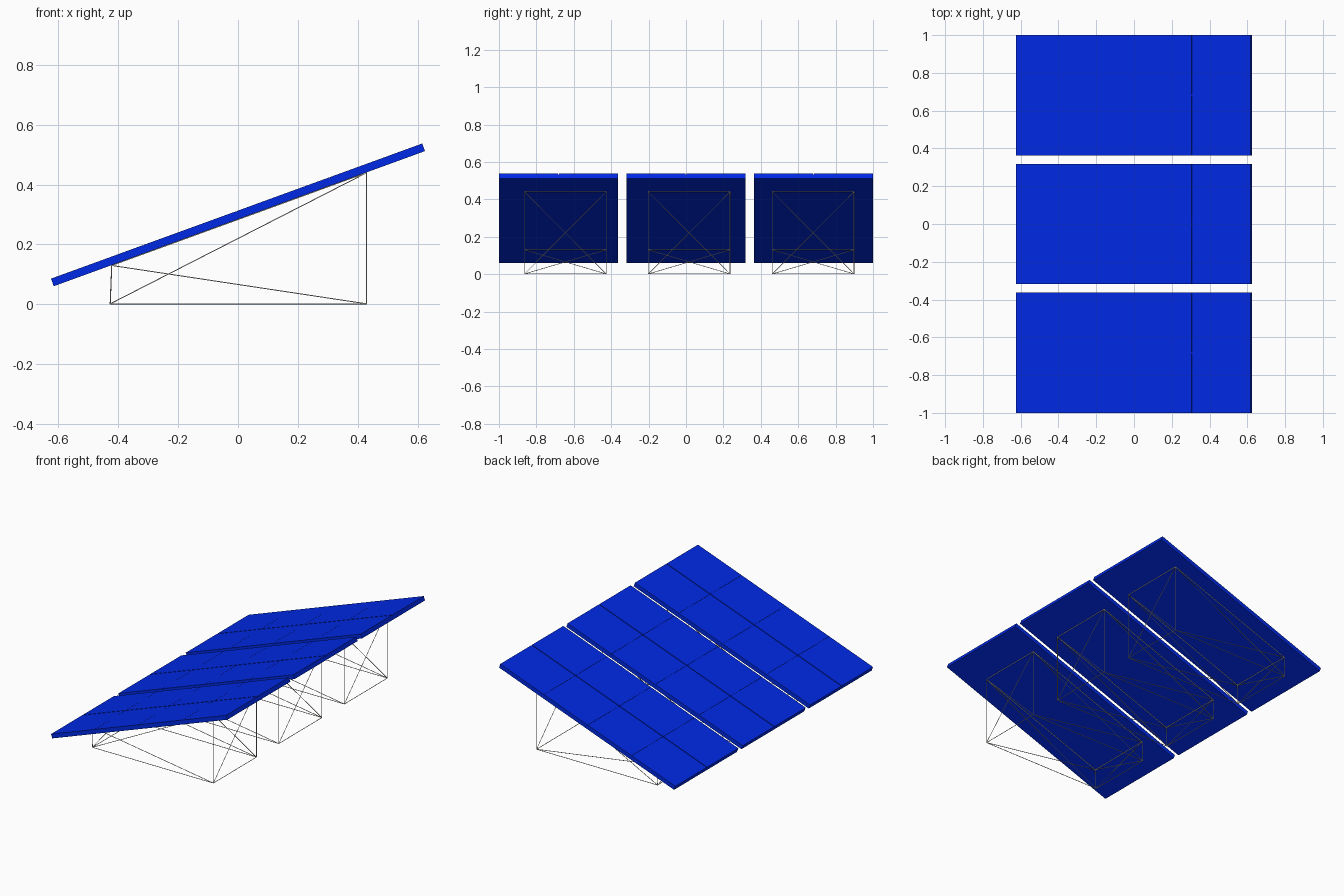
import bpy
import math
from mathutils import Matrix, Vector

cube = bpy.data.objects.get("Cube")
if cube:
    bpy.data.objects.remove(cube, do_unlink=True)


def material(name, color):
    mat = bpy.data.materials.new(name)
    mat.use_nodes = True
    mat.diffuse_color = color
    mat.node_tree.nodes["Principled BSDF"].inputs["Base Color"].default_value = color
    return mat


BLUE = material("panel blue", (0.0, 0.022, 0.78, 1))
GREY = material("frame light grey", (0.75, 0.72, 0.63, 1))

LENGTH, WIDTH, THICK = 1.32, 0.637, 0.027
CELL_THICK = 0.004
COLUMNS, ROWS = 4, 2
COLUMN_GAP, ROW_GAP = 0.001, 0.006
ROD_RADIUS = 0.0018
TILT = Matrix.Rotation(math.radians(-20), 4, "Y")


def box(name, centre, size, placement):
    """Flat-sided box placed in the tilted space of a panel."""
    bpy.ops.mesh.primitive_cube_add(size=1)
    obj = bpy.context.object
    obj.name = name
    obj.data.transform(Matrix.Translation(centre) @ Matrix.Diagonal((*size, 1)))
    obj.matrix_world = placement
    obj.data.materials.append(BLUE)


def panel(label, y):
    placement = Matrix.Translation((0, y, 0.299)) @ TILT
    box(label + "_panel_backing", (0, 0, -CELL_THICK / 2),
        (LENGTH, WIDTH, THICK - CELL_THICK), placement)
    # Cells reach the panel rim and leave fine grooves between them
    cell_l = (LENGTH - (COLUMNS - 1) * COLUMN_GAP) / COLUMNS
    cell_w = (WIDTH - (ROWS - 1) * ROW_GAP) / ROWS
    for i in range(COLUMNS):
        for j in range(ROWS):
            centre = ((i - (COLUMNS - 1) / 2) * (cell_l + COLUMN_GAP),
                      (j - (ROWS - 1) / 2) * (cell_w + ROW_GAP),
                      (THICK - CELL_THICK) / 2)
            box(f"{label}_cell_{i}_{j}", centre,
                (cell_l, cell_w, CELL_THICK), placement)


def frame(label, y):
    """Thin braced stand: a wedge of rods with crossed diagonals."""
    curve = bpy.data.curves.new(label + "_stand", "CURVE")
    curve.dimensions = "3D"
    curve.bevel_depth = ROD_RADIUS
    curve.bevel_resolution = 1
    curve.use_fill_caps = True

    def rod(a, b):
        spline = curve.splines.new("POLY")
        spline.points.add(1)
        for point, co in zip(spline.points, (a, b)):
            point.co = (*co, 1)

    low, high = {}, {}
    for side in (-1, 1):
        sy = y + side * 0.218
        low[side] = (Vector((-0.427, sy, ROD_RADIUS)), Vector((-0.422, sy, 0.13)))
        high[side] = (Vector((0.43, sy, ROD_RADIUS)), Vector((0.43, sy, 0.44)))
        # Legs, base rail, top rail and side braces
        rod(*low[side])
        rod(*high[side])
        for a in range(2):
            for b in range(2):
                rod(low[side][a], high[side][b])
    # Cross rails and diagonals at both ends
    for end in (low, high):
        for a in range(2):
            for b in range(2):
                rod(end[-1][a], end[1][b])

    obj = bpy.data.objects.new(label + "_stand", curve)
    curve.materials.append(GREY)
    bpy.context.collection.objects.link(obj)


for label, panel_y, stand_y in (("front", -0.6815, -0.645),
                                ("middle", 0, 0.017),
                                ("back", 0.6815, 0.68)):
    panel(label, panel_y)
    frame(label, stand_y)
